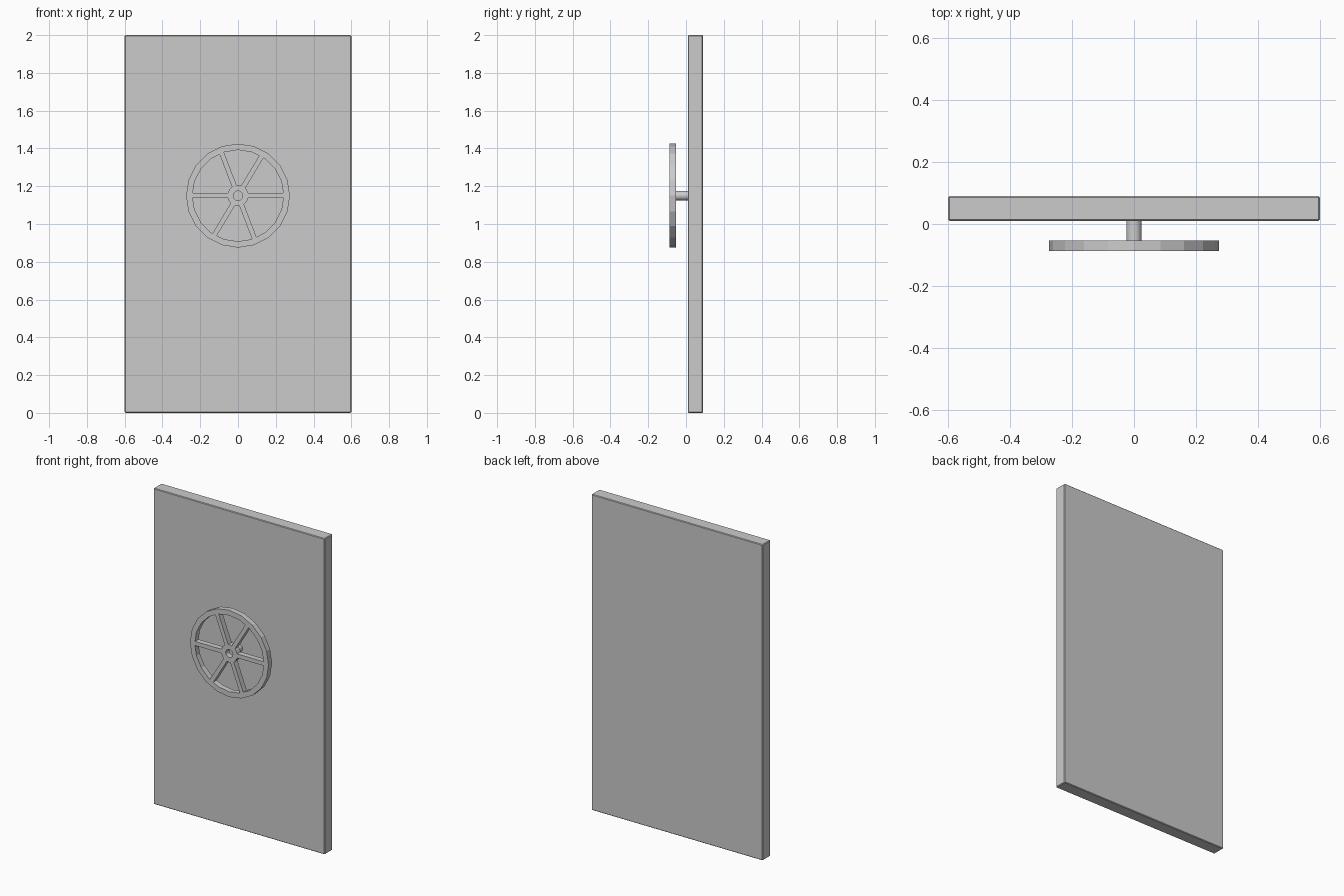
import bpy
from math import radians, sin, cos, asin, pi, ceil, floor

if "Cube" in bpy.data.objects:
    bpy.data.objects.remove(bpy.data.objects["Cube"])

SIDES = 20
STEP = 2 * pi / SIDES
CENTRE_Z = 1.15


def ring_point(radius, angle):
    """Point on a 20-sided polygon at the given angle."""
    mid = (floor(angle / STEP + 1e-6) + 0.5) * STEP
    r = radius * cos(STEP / 2) / cos(angle - mid)
    return (r * cos(angle), r * sin(angle))


def ring_arc(radius, start, end):
    """Polygon points from start to end, keeping the polygon's corners."""
    corners = [i * STEP for i in range(ceil(start / STEP), floor(end / STEP) + 1)]
    angles = [start] + [c for c in corners if start + 0.01 < c < end - 0.01] + [end]
    return [ring_point(radius, a) for a in angles]


def full_ring(radius):
    return [ring_point(radius, i * STEP) for i in range(SIDES)]


def add_loop(curve, points):
    spline = curve.splines.new('POLY')
    spline.points.add(len(points) - 1)
    for p, (x, y) in zip(spline.points, points):
        p.co = (x, y, 0, 1)
    spline.use_cyclic_u = True


# Door panel with a tiny edge bevel
bpy.ops.mesh.primitive_cube_add(size=1, location=(0, 0.05, 1))
panel = bpy.context.object
panel.name = "door_panel"
panel.scale = (1.2, 0.08, 2)
bpy.ops.object.transform_apply(location=False, rotation=False, scale=True)
bevel = panel.modifiers.new("edge_bevel", 'BEVEL')
bevel.width = 0.004
bevel.segments = 1

# Handwheel: one flat profile with six openings and a hub hole
curve = bpy.data.curves.new("handwheel", 'CURVE')
curve.dimensions = '2D'
curve.fill_mode = 'BOTH'
curve.extrude = 0.0175
add_loop(curve, full_ring(0.275))
add_loop(curve, full_ring(0.025))
spokes = [radians(a) for a in (0, 59, 111, 180, 239, 291, 360)]
half, r_out, r_in = 0.013, 0.242, 0.056
for a, b in zip(spokes, spokes[1:]):
    outer = ring_arc(r_out, a + asin(half / r_out), b - asin(half / r_out))
    inner = ring_arc(r_in, a + asin(half / r_in), b - asin(half / r_in))
    add_loop(curve, outer + inner[::-1])
wheel = bpy.data.objects.new("handwheel", curve)
wheel.location = (0, -0.07, CENTRE_Z)
wheel.rotation_euler = (pi / 2, 0, 0)
bpy.context.collection.objects.link(wheel)
bpy.ops.object.select_all(action='DESELECT')
wheel.select_set(True)
bpy.context.view_layer.objects.active = wheel
bpy.ops.object.convert(target='MESH')
bpy.ops.object.shade_flat()

# Shaft joining the wheel to the panel
bpy.ops.mesh.primitive_cylinder_add(vertices=SIDES, radius=0.025, depth=0.067,
                                    location=(0, -0.0195, CENTRE_Z),
                                    rotation=(pi / 2, 0, 0))
shaft = bpy.context.object
shaft.name = "wheel_shaft"
bpy.ops.object.shade_smooth_by_angle()
